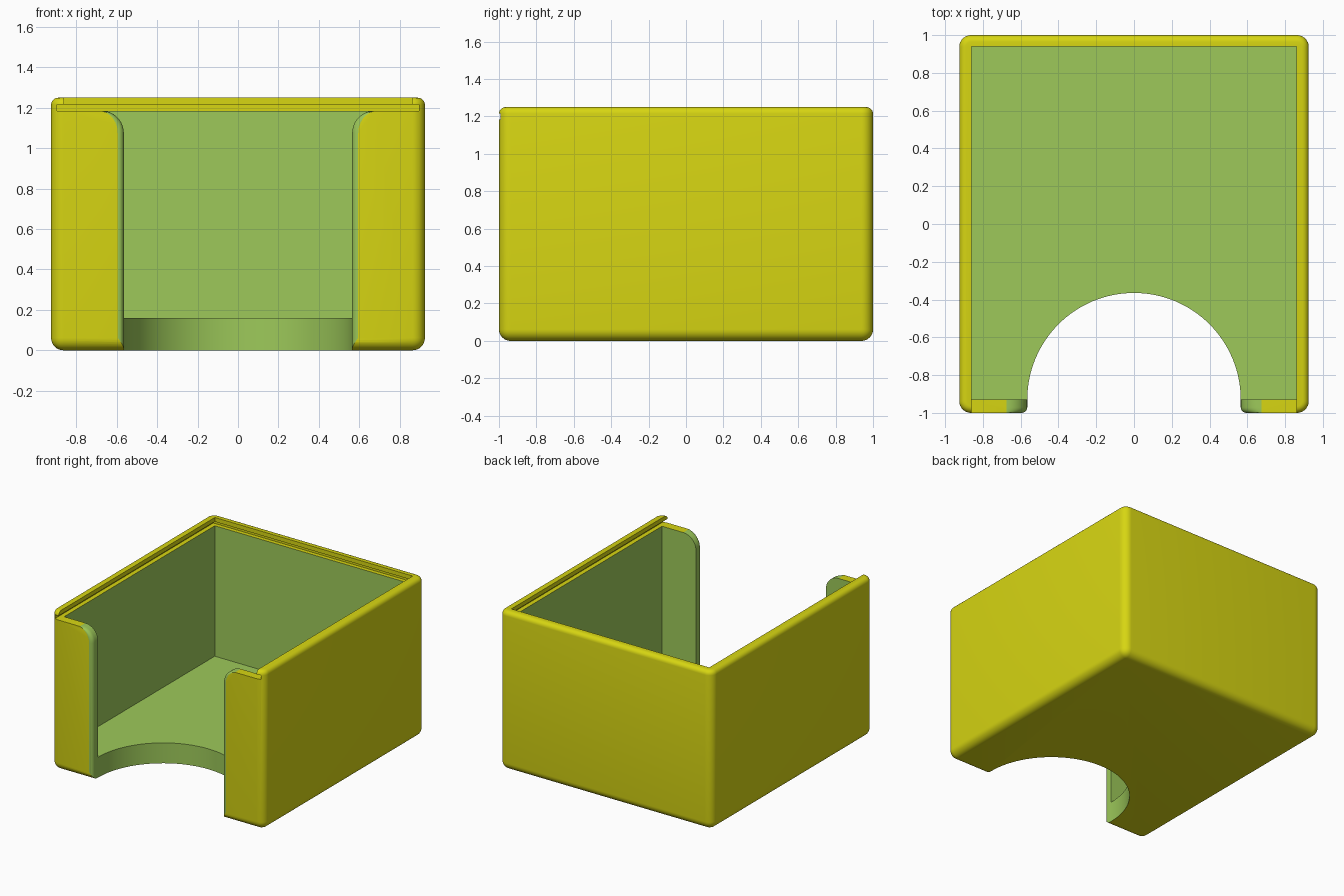
import bpy, bmesh, math

if "Cube" in bpy.data.objects:
    bpy.data.objects.remove(bpy.data.objects["Cube"])


def material(name, rgb):
    m = bpy.data.materials.new(name)
    m.diffuse_color = (*rgb, 1)
    m.use_nodes = True
    m.node_tree.nodes["Principled BSDF"].inputs["Base Color"].default_value = m.diffuse_color
    return m


YELLOW = material("yellow", (0.68, 0.67, 0.006))
GREEN = material("green", (0.337, 0.584, 0.102))


def finish(name, bm, mat):
    bmesh.ops.recalc_face_normals(bm, faces=bm.faces)
    me = bpy.data.meshes.new(name)
    bm.to_mesh(me)
    bm.free()
    me.materials.append(mat)
    ob = bpy.data.objects.new(name, me)
    bpy.context.collection.objects.link(ob)
    return ob


def block(bm, x, y0, y1, z0, z1):
    """Axis-aligned block, symmetric in x."""
    r = bmesh.ops.create_cube(bm, size=1)
    for v in r["verts"]:
        v.co = (v.co.x * 2 * x, (y0 + y1) / 2 + v.co.y * (y1 - y0),
                (z0 + z1) / 2 + v.co.z * (z1 - z0))


def loft(bm, rings):
    """Skin a list of equal-length closed rings and cap the ends."""
    vs = [[bm.verts.new(p) for p in ring] for ring in rings]
    n = len(vs[0])
    for a, b in zip(vs, vs[1:]):
        for i in range(n):
            j = (i + 1) % n
            bm.faces.new((a[i], a[j], b[j], b[i]))
    bm.faces.new(vs[0])
    bm.faces.new(vs[-1])


def cut(target, cutter):
    cutter.hide_render = True
    mod = target.modifiers.new("cut", "BOOLEAN")
    mod.operation = "DIFFERENCE"
    mod.solver = "EXACT"
    mod.material_mode = "TRANSFER"
    mod.object = cutter
    bpy.context.view_layer.objects.active = target
    bpy.ops.object.modifier_apply(modifier=mod.name)
    bpy.data.objects.remove(cutter)


# Outer shell: rounded block, tighter radius along the top rim
W, H, FRONT = 0.925, 1.25, -0.93
bm = bmesh.new()
block(bm, W, -1, 1, 0, H)
edges = [e for e in bm.edges if min(v.co.z for v in e.verts) < 0.01]
bmesh.ops.bevel(bm, geom=edges, offset=0.062, segments=8, profile=0.5, affect="EDGES")
top = [e for e in bm.edges if all(v.co.z > H - 0.001 for v in e.verts)]
bmesh.ops.bevel(bm, geom=top, offset=0.035, segments=5, profile=0.5, affect="EDGES")
box = finish("box", bm, YELLOW)

# Inner cavity
bm = bmesh.new()
block(bm, 0.86, FRONT, 0.94, 0.16, 1.2)
cut(box, finish("cavity_cutter", bm, GREEN))

# Lid opening and the wider groove under its lip, both open at the front
for x, y, z0, z1 in ((0.86, 0.94, 1.186, 1.4), (0.895, 0.972, 1.185, 1.217)):
    bm = bmesh.new()
    block(bm, x, -1.2, y, z0, z1)
    cut(box, finish("lid_cutter", bm, YELLOW))

# Front opening with rounded upper corners and an eased front edge
HALF, R, EASE, TOP = 0.565, 0.11, 0.03, 1.185


def opening_ring(y, off):
    side = [(HALF + off, -0.1)]
    for i in range(11):
        a = math.pi / 2 * i / 10
        r = R - off * math.cos(a)
        side.append((HALF + R - r * math.cos(a), TOP - R + r * math.sin(a)))
    side.append((HALF + R, 1.4))
    return [(x, y, z) for x, z in side] + [(-x, y, z) for x, z in reversed(side)]


rings = [opening_ring(FRONT + 0.004, 0)]
for i in range(7):
    a = math.pi / 2 * i / 6
    rings.append(opening_ring(-1 + EASE - EASE * math.sin(a), EASE * (1 - math.cos(a))))
rings.append(opening_ring(-1.1, EASE))
bm = bmesh.new()
loft(bm, rings)
cut(box, finish("opening_cutter", bm, GREEN))

# Half-round thumb cutout through the floor
arc = [(HALF * math.cos(math.pi * i / 64), FRONT + HALF * math.sin(math.pi * i / 64))
       for i in range(65)]
arc += [(-0.5, -0.97), (0.5, -0.97)]
bm = bmesh.new()
loft(bm, [[(x, y, z) for x, y in arc] for z in (-0.1, 0.4)])
cut(box, finish("floor_cutter", bm, GREEN))

# Smooth shading on the rounded edges only
bpy.ops.object.select_all(action="DESELECT")
box.select_set(True)
bpy.context.view_layer.objects.active = box
bpy.ops.object.shade_smooth_by_angle(angle=math.radians(30))
